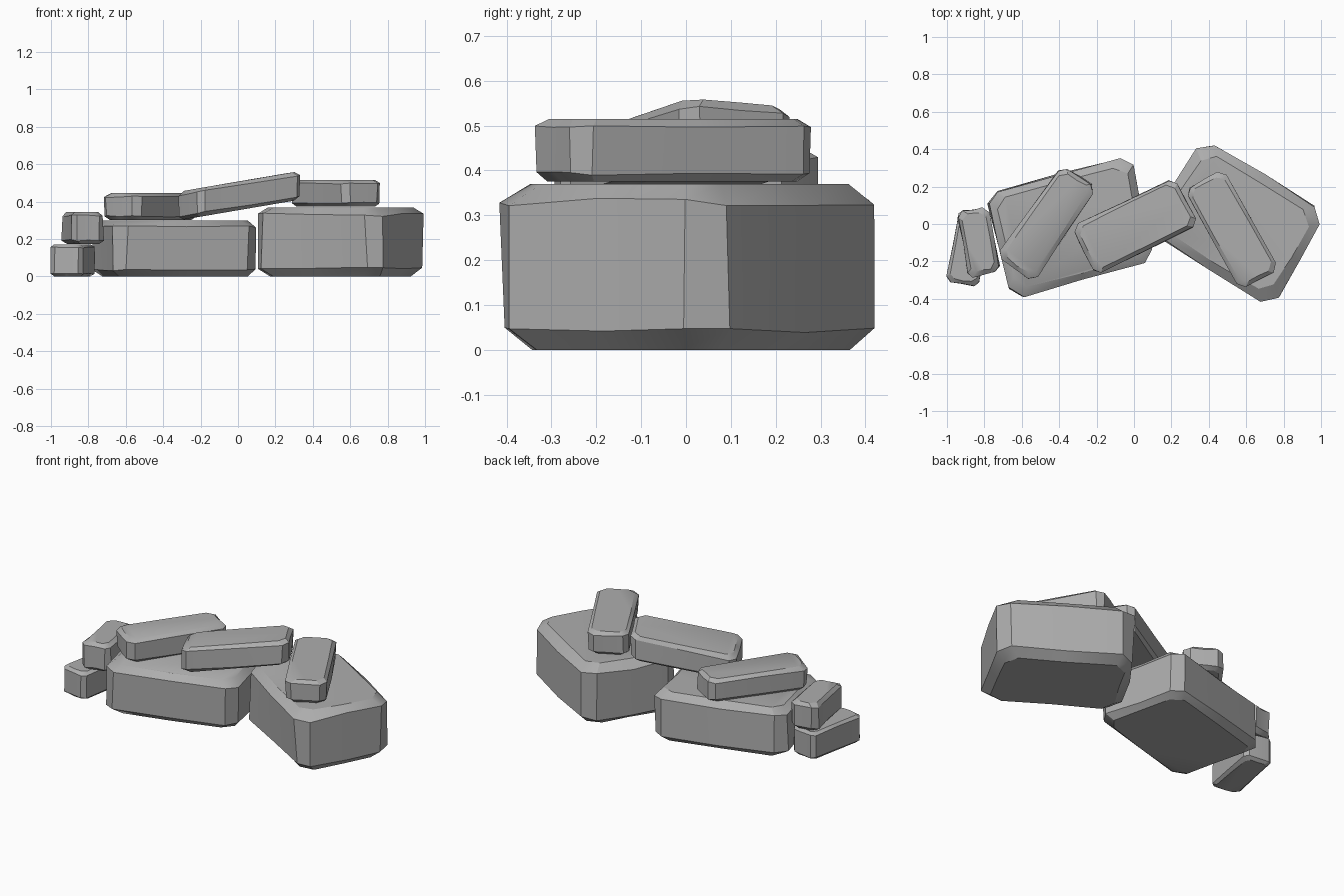
import bpy
import bmesh
import math
import random
from mathutils import Vector

cube = bpy.data.objects.get("Cube")
if cube:
    bpy.data.objects.remove(cube, do_unlink=True)

stone = bpy.data.materials.new("stone_grey")
stone.use_nodes = True
GREY = (0.42, 0.42, 0.42, 1)
stone.diffuse_color = GREY
bsdf = stone.node_tree.nodes["Principled BSDF"]
bsdf.inputs["Base Color"].default_value = GREY
bsdf.inputs["Roughness"].default_value = 0.9


def outline(corners, inset, chamfer):
    """Inset four-sided footprint with cut corners and a mid point per side."""
    pts = [Vector(c) for c in corners]
    moved = []
    for i, p in enumerate(pts):
        to_prev = (pts[i - 1] - p).normalized()
        to_next = (pts[(i + 1) % 4] - p).normalized()
        moved.append(p + inset * (to_prev + to_next))
    ring = []
    for i, p in enumerate(moved):
        nxt = moved[(i + 1) % 4]
        to_prev = (moved[i - 1] - p).normalized()
        to_next = (nxt - p).normalized()
        ring += [p + to_prev * chamfer, p + to_next * chamfer, (p + nxt) / 2]
    return ring


def rough_block(name, corners, z0, z1, edge, chamfer, slope=0.0, seed=1):
    """Chipped block: four stacked outlines, lightly jittered and capped."""
    rng = random.Random(seed)
    mid_x = sum(c[0] for c in corners) / 4
    levels = [(z0, edge), (z0 + edge * 0.9, 0), (z1 - edge * 0.9, 0), (z1, edge)]
    bm = bmesh.new()
    rings = []
    for level, (z, inset) in enumerate(levels):
        ring = []
        for p in outline(corners, inset, chamfer):
            wobble = edge * 0.2
            x = p.x + rng.uniform(-wobble, wobble)
            y = p.y + rng.uniform(-wobble, wobble)
            dz = rng.uniform(-wobble, wobble) if level in (1, 2) else 0
            ring.append(bm.verts.new((x, y, z + dz + slope * (p.x - mid_x))))
        rings.append(ring)
    for low, high in zip(rings, rings[1:]):
        n = len(low)
        for i in range(n):
            j = (i + 1) % n
            bm.faces.new((low[i], low[j], high[j], high[i]))
    bm.faces.new(rings[0][::-1])
    bm.faces.new(rings[-1])
    bmesh.ops.recalc_face_normals(bm, faces=bm.faces)
    mesh = bpy.data.meshes.new(name)
    bm.to_mesh(mesh)
    bm.free()
    mesh.materials.append(stone)
    obj = bpy.data.objects.new(name, mesh)
    bpy.context.collection.objects.link(obj)
    bpy.ops.object.select_all(action="DESELECT")
    obj.select_set(True)
    bpy.context.view_layer.objects.active = obj
    bpy.ops.object.shade_smooth_by_angle(angle=math.radians(30))
    return obj


# Two large foundation blocks
rough_block("large_block_left", [(0.74 + 0.28, 0.06), (0.37, 0.455), (0.07, -0.03), (0.74, -0.445)],
            0, 0.37, 0.045, 0.065, seed=3)
rough_block("large_block_right", [(-0.02, 0.37), (-0.795, 0.16), (-0.65, -0.4), (0.11, -0.19)],
            0, 0.3, 0.04, 0.06, seed=5)

# Three slabs resting on top, the middle one tilted across the gap
rough_block("slab_left", [(0.475, 0.295), (0.27, 0.18), (0.57, -0.35), (0.775, -0.24)],
            0.375, 0.515, 0.02, 0.035, seed=7)
rough_block("slab_middle", [(0.215, 0.25), (-0.335, -0.015), (-0.205, -0.275), (0.345, 0)],
            0.355, 0.508, 0.022, 0.035, slope=0.17, seed=9)
rough_block("slab_right", [(-0.385, 0.315), (-0.735, -0.17), (-0.535, -0.31), (-0.2, 0.195)],
            0.303, 0.445, 0.022, 0.035, seed=11)

# Two small stones stacked at the end
rough_block("small_stone_lower", [(-0.765, 0.05), (-0.935, 0.08), (-1.005, -0.305), (-0.83, -0.335)],
            0, 0.172, 0.018, 0.025, seed=13)
rough_block("small_stone_upper", [(-0.78, 0.09), (-0.945, 0.065), (-0.885, -0.29), (-0.715, -0.25)],
            0.174, 0.345, 0.022, 0.028, seed=15)
